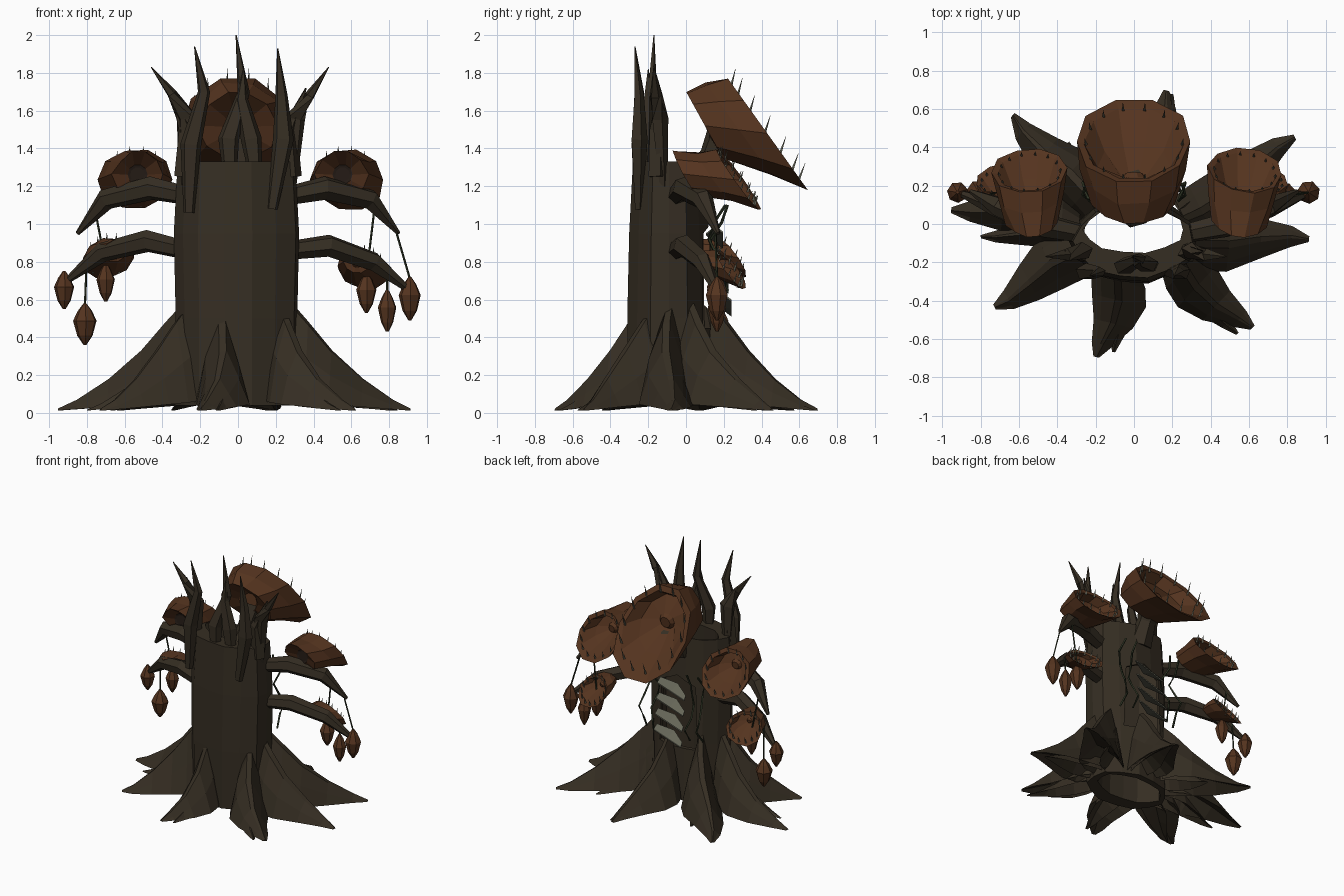
import bpy, bmesh, math, random
from mathutils import Vector

if "Cube" in bpy.data.objects:
    bpy.data.objects.remove(bpy.data.objects["Cube"])
random.seed(4)


def material(name, rgb):
    m = bpy.data.materials.new(name)
    m.diffuse_color = (*rgb, 1)
    m.use_nodes = True
    m.node_tree.nodes["Principled BSDF"].inputs["Base Color"].default_value = m.diffuse_color
    return m


BARK = material("dark bark", (0.036, 0.027, 0.0165))
PETAL = material("rust brown", (0.090, 0.034, 0.0135))
THROAT = material("dark throat", (0.016, 0.010, 0.007))
THORN = material("grey green", (0.13, 0.13, 0.095))
VINE = material("dark green", (0.026, 0.034, 0.017))


def loft(name, rings, mats, closed_loop=False, dark_start=False):
    """Skin equal-sized rings of points; cap the ends unless the rings form a loop."""
    bm = bmesh.new()
    vs = [[bm.verts.new(p) for p in r] for r in rings]
    n = len(rings[0])
    count = len(rings) if closed_loop else len(rings) - 1
    for i in range(count):
        a, b = vs[i], vs[(i + 1) % len(vs)]
        for j in range(n):
            k = (j + 1) % n
            f = bm.faces.new((a[j], a[k], b[k], b[j]))
            f.material_index = 1 if dark_start and i == 0 else 0
    if not closed_loop:
        first = bm.faces.new(vs[0])
        bm.faces.new(vs[-1])
        first.material_index = 1 if dark_start else 0
    bmesh.ops.recalc_face_normals(bm, faces=bm.faces)
    me = bpy.data.meshes.new(name)
    bm.to_mesh(me)
    bm.free()
    for m in mats:
        me.materials.append(m)
    ob = bpy.data.objects.new(name, me)
    bpy.context.collection.objects.link(ob)
    return ob


def ring(center, normal, rx, ry, n, turn=0.0, jitter=0.0, peak=1.0):
    """Polygon around a centre; ry runs up its plane; peak narrows the upper points."""
    nrm = Vector(normal).normalized()
    ref = Vector((0, 0, 1)) if abs(nrm.z) < 0.95 else Vector((0, 1, 0))
    u = ref.cross(nrm).normalized()
    v = nrm.cross(u)
    pts = []
    for i in range(n):
        a = 2 * math.pi * i / n + turn
        s = 1 + random.uniform(-jitter, jitter)
        w = 1 + (peak - 1) * max(0, math.sin(a))
        pts.append(Vector(center) + u * rx * s * w * math.cos(a) + v * ry * s * math.sin(a))
    return pts


def limb(name, path, radii, mat, n=5, flat=1.0):
    """Tapered limb along a path."""
    p = [Vector(q) for q in path]
    rings = []
    for i, c in enumerate(p):
        t = p[min(i + 1, len(p) - 1)] - p[max(i - 1, 0)]
        rings.append(ring(c, t, radii[i], radii[i] * flat, n, 0.3))
    return loft(name, rings, [mat])


# Hollow trunk, open at the top and bottom
N = 14


def trunk_ring(z, rx, ry, cy):
    pts = []
    for i in range(N):
        a = 2 * math.pi * i / N
        s = 1 + (0.03 if i % 2 else -0.02)
        pts.append((rx * s * math.cos(a), cy + ry * s * math.sin(a), z))
    return pts


trunk = loft("trunk", [trunk_ring(0.04, 0.32, 0.23, -0.08), trunk_ring(0.5, 0.32, 0.22, -0.09),
                       trunk_ring(0.95, 0.33, 0.21, -0.09), trunk_ring(1.33, 0.31, 0.19, -0.09),
                       trunk_ring(1.33, 0.26, 0.12, -0.03), trunk_ring(0.04, 0.27, 0.15, -0.05)],
             [BARK], closed_loop=True)

# Hollow opened in the back of the trunk
cutter = loft("hollow_cutter", [[(-.17, y, .45), (.17, y, .45), (.15, y, .95), (0, y, 1.02),
                                 (-.15, y, .95)] for y in (-.02, .5)], [BARK])
cutter.hide_render = True
cutter.hide_viewport = True
mod = trunk.modifiers.new("hollow", "BOOLEAN")
mod.operation = "DIFFERENCE"
mod.solver = "EXACT"
mod.object = cutter


# Spreading roots: a ridge with sloping shoulders and an arched underside
def root(name, x, y, top=0.58, width=1.0):
    tip = Vector((x, y, 0))
    start = Vector((0.29 * x / tip.length, 0.19 * y / tip.length - 0.05, 0))
    side = Vector((-y, x, 0)).normalized() * width
    rings = []
    for t, z, w in ((0, 1, .12), (.14, .83, .145), (.34, .57, .145), (.6, .31, .105),
                    (.85, .12, .055), (1, .04, .015)):
        c = start.lerp(tip, t) + side * 0.03 * math.sin(t * 5 + x * 4)
        z *= top
        low = 0.012 + 0.05 * (1 - t)
        rings.append([c + side * o * w + Vector((0, 0, h)) for o, h in
                      ((0.12, z), (-0.15, z * .97), (-.65, max(z * .6, low)), (-1, low),
                       (0, low + z * .3), (1, low), (.6, max(z * .55, low)))])
    loft(name, rings, [BARK])


for i, (x, y) in enumerate(((-.74, -.41), (-.17, -.70), (.60, -.56), (.91, -.10),
                            (.85, .43), (.15, .70), (-.62, .58), (-.95, .10))):
    root("root_%d" % i, x, y)
for i, (x, y) in enumerate(((-.09, -.67), (.53, -.58), (.19, .68), (-.68, -.42),
                            (.80, -.07), (-.80, -.05), (-.35, .42), (.55, .36))):
    root("side_root_%d" % i, x, y, 0.42, 0.55)

# Splintered spikes round the broken top
SPIKES = (
    ((-.26, -.25, 1.06), (-.25, -.25, 1.42), (-.18, -.25, 1.70), (-.23, -.27, 1.94)),
    ((-.04, -.23, 1.18), (-.05, -.22, 1.45), (.03, -.18, 1.70), (-.01, -.17, 2.00)),
    ((.18, -.25, 1.08), (.24, -.25, 1.45), (.23, -.25, 1.68), (.21, -.27, 1.93)),
    ((-.28, -.12, 1.20), (-.27, -.14, 1.56), (-.35, -.16, 1.69), (-.46, -.17, 1.83)),
    ((.28, -.12, 1.20), (.30, -.14, 1.56), (.38, -.16, 1.68), (.48, -.17, 1.83)),
    ((.10, -.22, 1.20), (.07, -.21, 1.45), (.02, -.20, 1.66), (.03, -.20, 1.82)),
)
for i, path in enumerate(SPIKES):
    limb("top_spike_%d" % i, path, (.03, .058, .034, .003), BARK, 5, 0.8)
for s in (-1, 1):
    limb("splinter", ((s * .29, -.15, 1.25), (s * .27, -.15, 1.5), (s * .36, -.14, 1.72)),
         (.05, .045, .004), BARK, 4)

# Drooping branches
for s in (-1, 1):
    limb("upper_branch", ((s * .27, -.05, 1.15), (s * .46, -.01, 1.19), (s * .70, .09, 1.13),
                          (s * .85, .17, .95)), (.05, .064, .056, .012), BARK, 6)
    dz = 0.02 if s < 0 else -0.03
    limb("lower_branch", ((s * .27, -.05, .86), (s * .48, -.01, .90 + dz / 2),
                          (s * .72, .09, .83 + dz), (s * .93, .17, .66 + dz)),
         (.05, .06, .052, .012), BARK, 6)


# Cup flowers opening backwards, with thorns round the rim
def flower(name, back, rb, rim, rx, ry, thorn, dark=False):
    b, c = Vector(back), Vector(rim)
    nb = (c - b).normalized()
    nr = Vector((nb.x, .81, .58)).normalized()
    n = 10
    rings = [ring(b + nb * .25 * rb, nb, rb * .28, rb * .28, n),
             ring(b + nb * .03, nb, rb * .38, rb * .38, n),
             ring(b, (nb.x, .87, .48), rb, rb, n, jitter=.06, peak=.75),
             ring(b.lerp(c, .55), nr, rx * .9, ry * .82, n, jitter=.05, peak=.95),
             ring(c, nr, rx, ry, n, jitter=.04),
             ring(c - nr * .01, nr, rx * .86, ry * .86, n),
             ring(b.lerp(c, .6), nr, rx * .62, ry * .62, n),
             ring(b.lerp(c, .42), nb, rb * .3, rb * .3, n),
             ring(b.lerp(c, .5), nb, rb * .2, rb * .2, n)]
    loft(name, rings, [PETAL, THROAT], dark_start=dark)
    for p in ring(c - nr * .02, nr, rx * .82, ry * .82, 14):
        d = (Vector((0, .3, .95)) + (p - c) * .3).normalized()
        limb(name + "_thorn", (p, p + d * thorn), (.009, .001), THORN, 3)


flower("crown_flower", (0, .10, 1.52), .215, (0, .43, 1.48), .305, .38, .11)
for s, xb, xr, xl, z in ((-1, -.53, -.545, -.69, .86), (1, .55, .58, .665, .80)):
    flower("upper_flower", (xb, 0, 1.265), .14, (xr, .28, 1.235), .195, .20, .06, True)
    flower("lower_flower", (xl - s * .04, .07, z), .07, (xl, .24, z - .04), .14, .13, .06)
# Neck holding the crown flower to the trunk
limb("flower_neck", ((0, .06, 1.2), (0, .14, 1.36), (0, .2, 1.46)), (.09, .07, .1), BARK, 6)

# Hanging pods on strings: x, bottom, top, half width, string top x and z
PODS = ((-.92, .55, .75, .055, -.90, .72), (-.81, .36, .58, .064, -.80, .84),
        (-.70, .59, .79, .05, -.75, 1.04), (.68, .53, .74, .055, .72, 1.06),
        (.79, .43, .65, .05, .79, .76), (.91, .49, .72, .06, .84, .95))
for i, (x, z0, z1, r, sx, sz) in enumerate(PODS):
    h = z1 - z0
    y = .165
    limb("pod_%d" % i, [(x, y, z0 + h * t) for t in (0, .22, .58, .82, 1)],
         (.008, r * .65, r, r * .6, .008), PETAL, 7)
    limb("pod_string_%d" % i, ((x, y, z1 - .01), (sx, y - .01, sz)), (.006, .006), VINE, 4)

# Slanted shelf steps across the hollow
for i, z in enumerate((.55, .67, .79, .91)):
    y = .24 - i * .015
    loft("back_step_%d" % i,
         [[(x, y - d, z + .03 + k), (x, y - d, z + .04 + k), (x, y, z + .010 + k), (x, y, z + k)]
          for x, k, d in ((-.12, -.04, .02), (.0, .0, .09), (.12, .04, .04))], [THORN])

# Hanging vines beside the steps
for s in (-1, 1):
    for x in (.16, .25):
        limb("vine", [(s * (x + .02 * math.sin(k * 2.1)), .17 + .05 * math.sin(k * 1.3 + x * 9),
                       1.1 - k * .09) for k in range(7)], [.008] * 7, VINE, 4)
